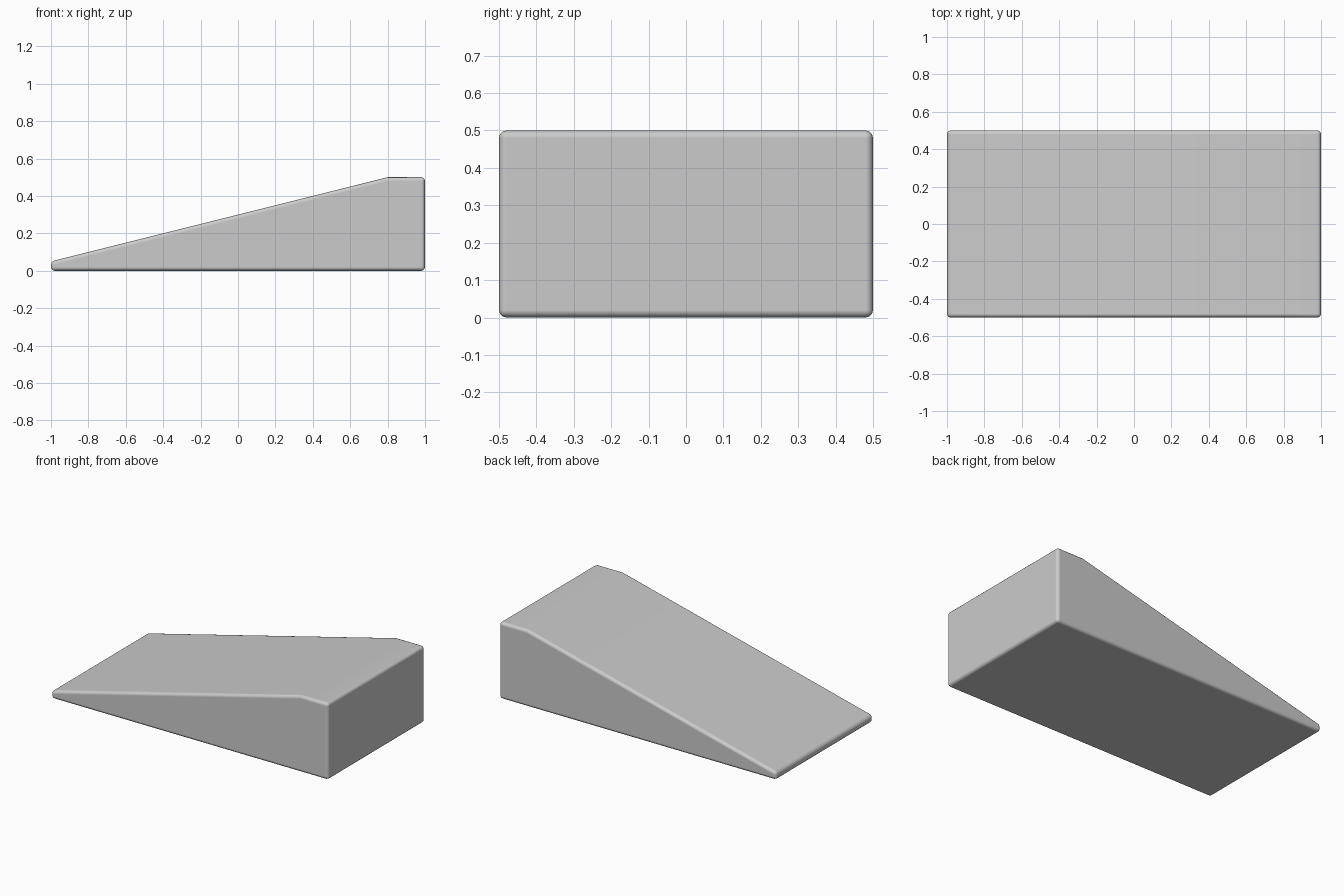
import bpy, bmesh

if "Cube" in bpy.data.objects:
    bpy.data.objects.remove(bpy.data.objects["Cube"])

# Side profile of the wedge in x, z
profile = [(-1, 0), (1, 0), (1, 0.5), (0.8, 0.5), (-1, 0.05)]
DEPTH = 1.0

# Extrude the profile along y
bm = bmesh.new()
face = bm.faces.new([bm.verts.new((x, -DEPTH / 2, z)) for x, z in profile])
side = bmesh.ops.extrude_face_region(bm, geom=[face])
moved = [v for v in side["geom"] if isinstance(v, bmesh.types.BMVert)]
bmesh.ops.translate(bm, verts=moved, vec=(0, DEPTH, 0))
bmesh.ops.recalc_face_normals(bm, faces=bm.faces)

mesh = bpy.data.meshes.new("wedge_ramp")
bm.to_mesh(mesh)
bm.free()
wedge = bpy.data.objects.new("wedge_ramp", mesh)
bpy.context.collection.objects.link(wedge)

# Small rounded edges; the shallow ramp crease stays crisp
bevel = wedge.modifiers.new("rounded_edges", "BEVEL")
bevel.width = 0.02
bevel.segments = 3
bevel.limit_method = "ANGLE"
bevel.angle_limit = 0.5236
bevel.harden_normals = True

# Smooth shading over the rounded edges
bpy.context.view_layer.objects.active = wedge
wedge.select_set(True)
bpy.ops.object.shade_smooth()
